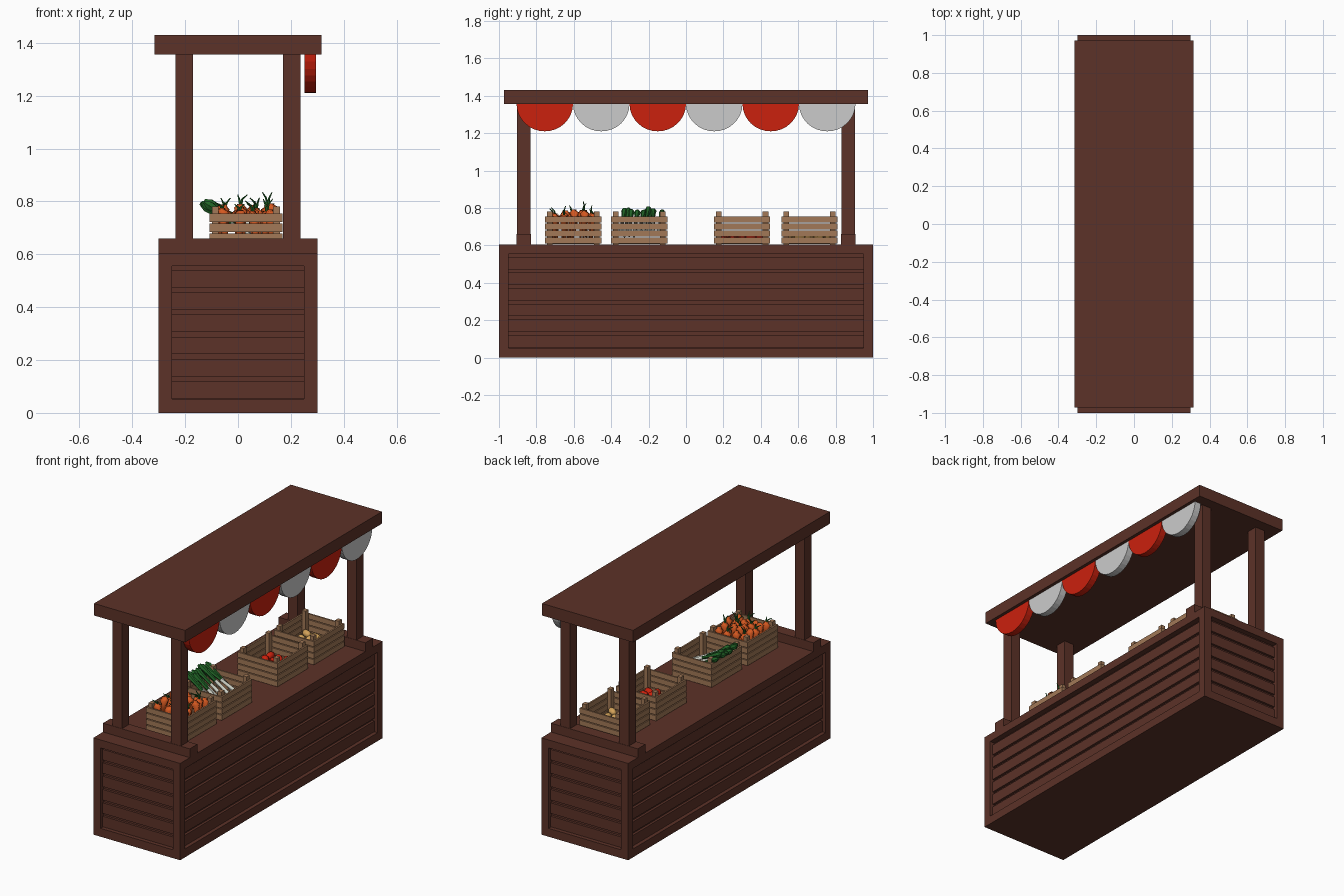
import bpy, bmesh, math, random
from mathutils import Vector, Matrix

if "Cube" in bpy.data.objects:
    bpy.data.objects.remove(bpy.data.objects["Cube"])

random.seed(4)


def mat(name, r, g, b):
    m = bpy.data.materials.new(name)
    m.diffuse_color = (r, g, b, 1)
    m.use_nodes = True
    m.node_tree.nodes["Principled BSDF"].inputs["Base Color"].default_value = m.diffuse_color
    return m


BROWN = mat("dark_wood", 0.107, 0.032, 0.021)
PALE = mat("crate_wood", 0.36, 0.19, 0.095)
RED = mat("red", 0.6, 0.015, 0.004)
ORANGE = mat("orange", 0.68, 0.1, 0.015)
GREEN = mat("leaf_green", 0.015, 0.13, 0.02)
YELLOW = mat("yellow", 0.65, 0.36, 0.1)
WHITE = mat("off_white", 0.6, 0.62, 0.55)


def finish(name, bm, material=None, smooth=False):
    bmesh.ops.recalc_face_normals(bm, faces=bm.faces)
    me = bpy.data.meshes.new(name)
    bm.to_mesh(me)
    bm.free()
    ob = bpy.data.objects.new(name, me)
    bpy.context.collection.objects.link(ob)
    if material:
        me.materials.append(material)
    for p in me.polygons:
        p.use_smooth = smooth
    return ob


def box(bm, x0, x1, y0, y1, z0, z1):
    m = Matrix.Translation(((x0 + x1) / 2, (y0 + y1) / 2, (z0 + z1) / 2))
    bmesh.ops.create_cube(bm, size=1, matrix=m @ Matrix.Diagonal((x1 - x0, y1 - y0, z1 - z0, 1)))


def boxes(name, dims, material):
    bm = bmesh.new()
    for d in dims:
        box(bm, *d)
    return finish(name, bm, material)


def tube(bm, pts, radii, n=8):
    """Skin a short path with rings of the given radii."""
    pts = [Vector(p) for p in pts]
    rings = []
    for i, (p, r) in enumerate(zip(pts, radii)):
        d = pts[min(i + 1, len(pts) - 1)] - pts[max(i - 1, 0)]
        q = d.to_track_quat('Z', 'Y')
        rings.append([bm.verts.new(p + q @ Vector((r * math.cos(a), r * math.sin(a), 0)))
                      for a in (2 * math.pi * k / n for k in range(n))])
    for a, b in zip(rings, rings[1:]):
        for k in range(n):
            bm.faces.new((a[k], a[(k + 1) % n], b[(k + 1) % n], b[k]))
    bm.faces.new(rings[0])
    bm.faces.new(rings[-1])


# counter: core, top, bottom and corner frame
frame = [(-.265, .265, -.965, .965, .02, .58),
         (-.3, .3, -1, 1, 0, .052), (-.3, .3, -1, 1, .555, .605)]
for sx in (-1, 1):
    for sy in (-1, 1):
        xs, ys = sorted((sx * .25, sx * .3)), sorted((sy * .95, sy))
        frame.append((*xs, *ys, .052, .555))
boxes("counter_frame", frame, BROWN)

# plank cladding inside the frame on all four sides
planks = []
for i in range(6):
    z = .055 + i * .0835
    for s in (-1, 1):
        planks.append((-.25, .25, *sorted((s * .96, s * .98)), z, z + .066))
        planks.append((*sorted((s * .26, s * .28)), -.95, .95, z, z + .066))
boxes("counter_planks", planks, BROWN)

# cross beams, posts and roof
boxes("cross_beams", [(-.3, .3, *sorted((s * .83, s * .905)), .6, .66) for s in (-1, 1)], BROWN)
boxes("posts", [(*sorted((sx * .17, sx * .237)), *sorted((sy * .832, sy * .903)), .6, 1.36)
                for sx in (-1, 1) for sy in (-1, 1)], BROWN)
boxes("roof", [(-.315, .315, -.972, .972, 1.355, 1.43)], BROWN)

# scalloped awning, alternating red and grey
for i in range(6):
    bm = bmesh.new()
    yc = -.755 + i * .302
    prof = [(yc + .151 * math.cos(a), 1.357 - .147 * math.sin(a))
            for a in (math.pi * k / 16 for k in range(17))]
    f = bm.faces.new([bm.verts.new((.252, y, z)) for y, z in prof])
    ext = bmesh.ops.extrude_face_region(bm, geom=[f])
    bmesh.ops.translate(bm, vec=(.043, 0, 0),
                        verts=[v for v in ext['geom'] if isinstance(v, bmesh.types.BMVert)])
    bm.faces.new([v for v in f.verts]) if not f.is_valid else None
    finish("awning_scallop_%d" % (i + 1), bm, None if i % 2 else RED)

# crates
CX = .03
CRATES = (-.603, -.25, .3, .66)
for n, cy in enumerate(CRATES):
    d = []
    w, h, t = .138, .15, .01
    for i in range(4):
        z = .609 + i * .0375
        for s in (-1, 1):
            d.append((*sorted((CX + s * (w - t), CX + s * w)), cy - h, cy + h, z, z + .032))
            d.append((CX - w + t, CX + w - t, *sorted((cy + s * (h - t), cy + s * h)), z, z + .032))
    for sx in (-1, 1):
        for sy in (-1, 1):
            d.append((*sorted((CX + sx * (w - .035), CX + sx * (w - t))),
                      *sorted((cy + sy * (h - .04), cy + sy * (h - t))), .605, .78))
    for i in range(5):
        x = CX - w + t + i * .052
        d.append((x, x + .046, cy - h + t, cy + h - t, .607, .615))
    boxes("crate_%d" % (n + 1), d, PALE)

# carrots with leafy stems
body, tops = bmesh.new(), bmesh.new()
for i in range(4):
    for j in range(5):
        j1, j2, j3 = (random.uniform(-.01, .01) for _ in range(3))
        x, y = CX - .085 + i * .057 + j1, CRATES[0] - .1 + j * .05 + j2
        lean, z = random.uniform(-.025, .025), .772 + j3 * 1.6
        tube(body, [(x - lean, y + lean, z - .14), (x - lean * .4, y, z - .06), (x, y, z - .01), (x, y, z + .006)],
             [.004, .016, .025, .014])
        if (i + j) % 2 == 0:
            g = random.uniform(.025, .055)
            for k in (-1, 1):
                tube(tops, [(x, y, z), (x + k * .006, y + lean * .3, z + g * .6),
                            (x + k * .018 + lean * .4, y + lean, z + g)], [.006, .004, .002], 5)
finish("carrots", body, ORANGE, True)
finish("carrot_stems", tops, GREEN)

# leeks leaning against the back side of their crate
stalk, leaf = bmesh.new(), bmesh.new()
for i in range(9):
    y = CRATES[1] - .105 + i * .0255
    a = Vector((.12 + random.uniform(-.03, .02), y, .665 + random.uniform(-.02, .02)))
    b = Vector((-.13 + random.uniform(-.015, .03), y + random.uniform(0, .03), .80 + random.uniform(-.02, .03)))
    p = a.lerp(b, .5)
    tube(stalk, [a, a.lerp(b, .06), p], [.005, .011, .009])
    tube(leaf, [p, a.lerp(b, .75), a.lerp(b, .92), b], [.0095, .012, .018, .006], 6)
finish("leek_stalks", stalk, WHITE, True)
finish("leek_leaves", leaf, GREEN)

# red peppers and yellow potatoes lying low in their crates
for name, cy, m, r, stretch in (("red_peppers", CRATES[2], RED, .022, 1.5),
                                ("potatoes", CRATES[3], YELLOW, .021, 1.7)):
    bm = bmesh.new()
    for i in range(4):
        for j in range(5):
            loc = Vector((CX - .087 + i * .058, cy - .1 + j * .05, .635 + random.uniform(0, .018)))
            bmesh.ops.create_uvsphere(bm, u_segments=10, v_segments=6, radius=r,
                                      matrix=Matrix.Translation(loc)
                                      @ Matrix.Rotation(random.uniform(0, 3.1), 4, 'Z')
                                      @ Matrix.Diagonal((stretch, 1, 1, 1)))
    finish(name, bm, m, True)
